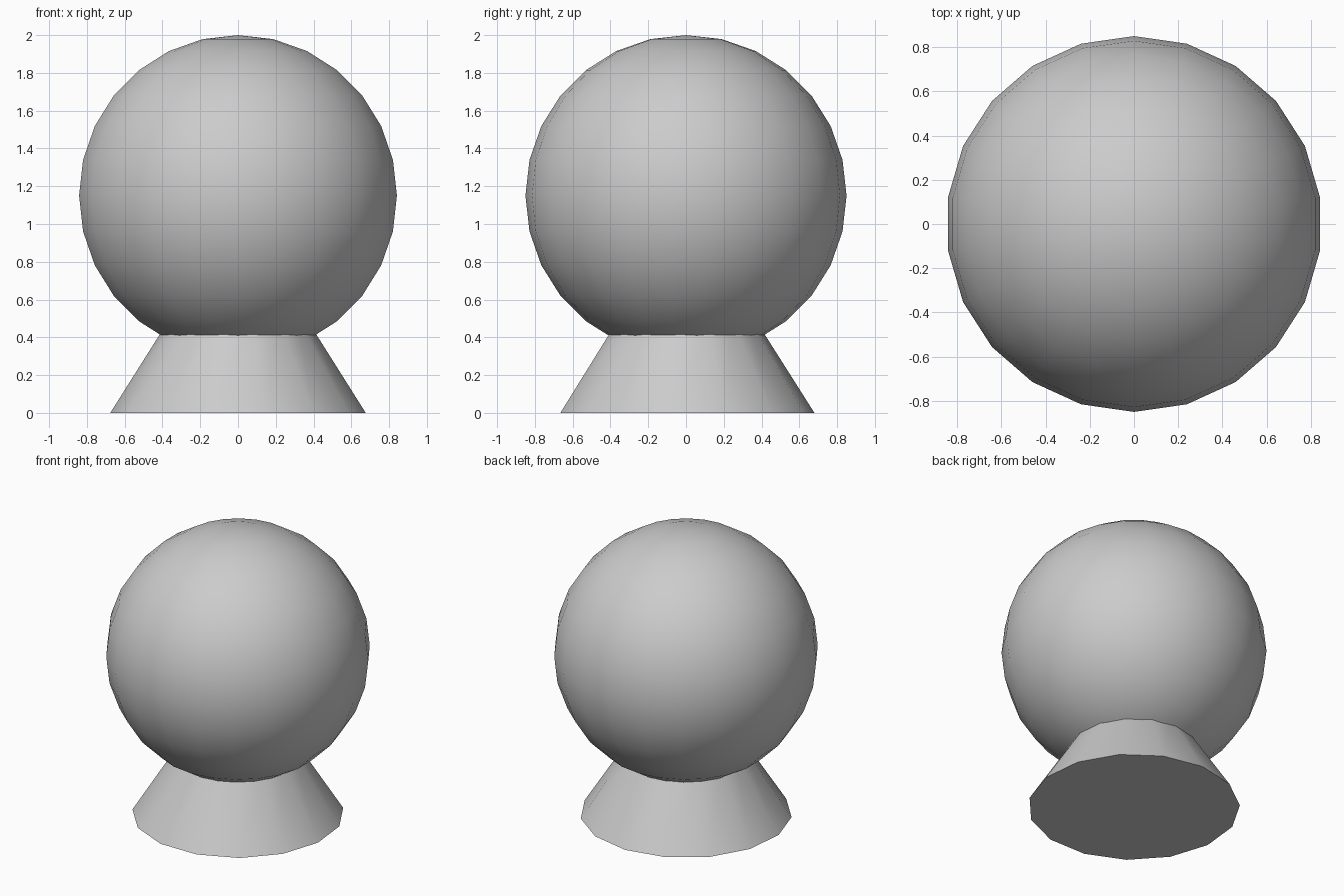
import bpy, bmesh, math

if "Cube" in bpy.data.objects:
    bpy.data.objects.remove(bpy.data.objects["Cube"])


def lathe(name, profile, sides):
    """Spin (radius, z) points around z with one corner on +y; zero radius makes a pole."""
    bm = bmesh.new()
    rings = []
    for r, z in profile:
        if r < 1e-6:
            rings.append([bm.verts.new((0, 0, z))] * sides)
        else:
            angles = [math.pi / 2 + 2 * math.pi * i / sides for i in range(sides)]
            rings.append([bm.verts.new((r * math.cos(a), r * math.sin(a), z)) for a in angles])
    for low, high in zip(rings, rings[1:]):
        for i in range(sides):
            j = (i + 1) % sides
            corners = list(dict.fromkeys((low[i], low[j], high[j], high[i])))
            bm.faces.new(corners)
    # Flat caps on open ends
    for ring in (rings[0], rings[-1]):
        if ring[0] is not ring[1]:
            bm.faces.new(ring)
    bmesh.ops.recalc_face_normals(bm, faces=bm.faces)
    mesh = bpy.data.meshes.new(name)
    bm.to_mesh(mesh)
    bm.free()
    obj = bpy.data.objects.new(name, mesh)
    bpy.context.collection.objects.link(obj)
    bpy.ops.object.select_all(action='DESELECT')
    obj.select_set(True)
    bpy.context.view_layer.objects.active = obj
    bpy.ops.object.shade_smooth_by_angle(angle=math.radians(30))
    return obj


# Ball: 22 segments, 14 rings
R, CENTRE, RINGS = 0.85, 1.15, 14
arc = [math.pi * k / RINGS for k in range(RINGS + 1)]
lathe("ball", [(R * math.sin(a), CENTRE - R * math.cos(a)) for a in arc], 22)

# Tapered stand, its top hidden inside the ball
lathe("stand", [(0.68, 0.0), (0.363, 0.5)], 15)
